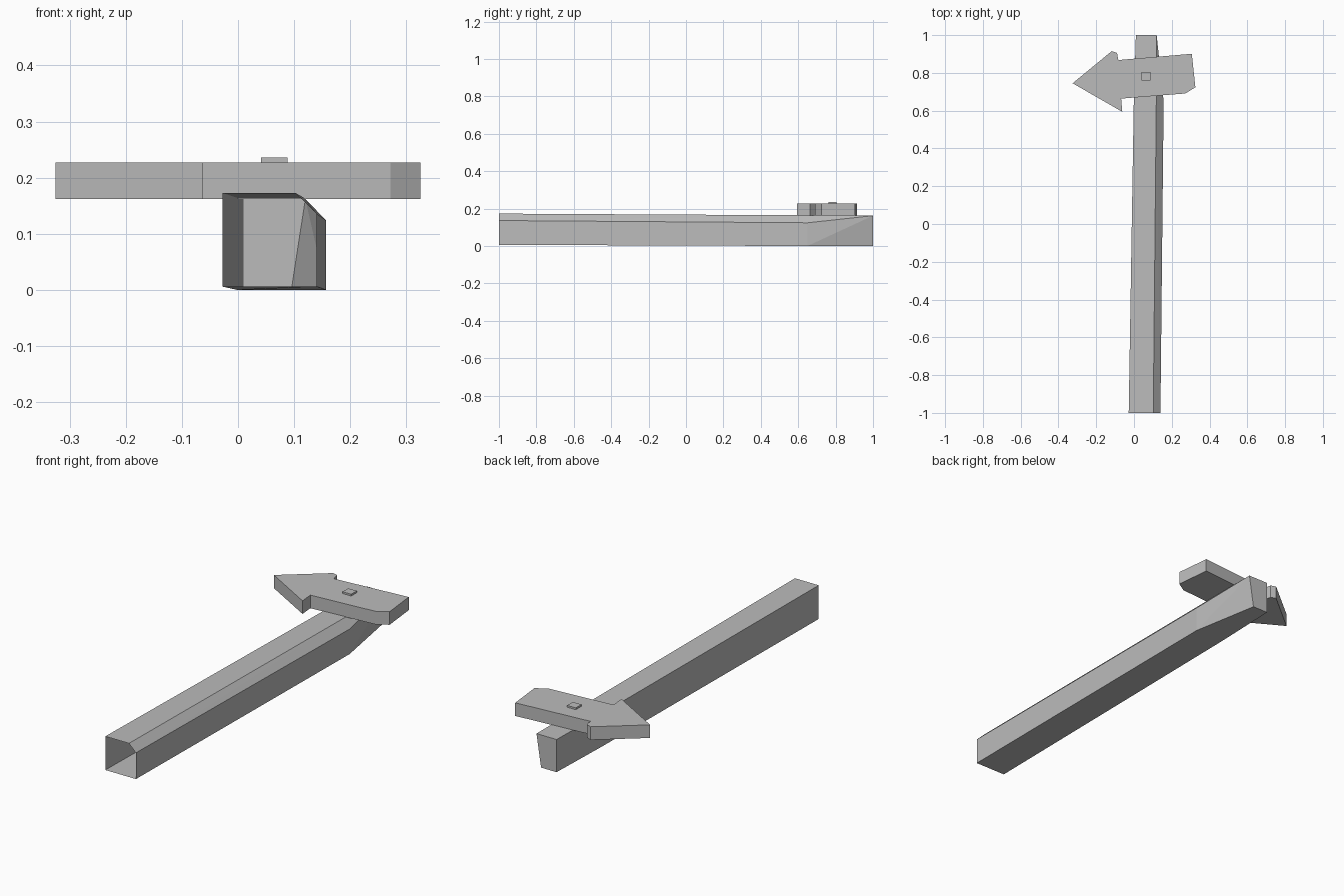
import bpy, bmesh

cube = bpy.data.objects.get("Cube")
if cube:
    bpy.data.objects.remove(cube)

# Single plain grey
grey = bpy.data.materials.new("weathered grey")
grey.use_nodes = True
colour = (0.5, 0.5, 0.5, 1)
grey.diffuse_color = colour
grey.node_tree.nodes["Principled BSDF"].inputs["Base Color"].default_value = colour


def finish(bm, name):
    mesh = bpy.data.meshes.new(name)
    bm.to_mesh(mesh)
    bm.free()
    mesh.materials.append(grey)
    obj = bpy.data.objects.new(name, mesh)
    bpy.context.collection.objects.link(obj)
    return obj


def plate(name, outline, bottom, top):
    """Extrude a flat outline upward into a solid plate."""
    bm = bmesh.new()
    base = bm.faces.new([bm.verts.new((x, y, bottom)) for x, y in outline])
    side = bmesh.ops.extrude_face_region(bm, geom=[base], use_keep_orig=True)
    moved = [v for v in side["geom"] if isinstance(v, bmesh.types.BMVert)]
    bmesh.ops.translate(bm, verts=moved, vec=(0, 0, top - bottom))
    bmesh.ops.recalc_face_normals(bm, faces=bm.faces)
    return finish(bm, name)


def post(name, sections):
    """Skin a shell through the sections, open at the front, capped at the back."""
    bm = bmesh.new()
    rings = [[bm.verts.new((x, y, z)) for x, z in pts] for y, pts in sections]
    for near, far in zip(rings, rings[1:]):
        for i in range(len(near)):
            j = (i + 1) % len(near)
            bm.faces.new((near[i], far[j], near[j]))
            bm.faces.new((near[i], far[i], far[j]))
    bm.faces.new(rings[-1][::-1])
    bmesh.ops.remove_doubles(bm, verts=bm.verts, dist=0.0005)
    bmesh.ops.dissolve_limit(bm, angle_limit=0.005, verts=bm.verts, edges=bm.edges)
    return finish(bm, name)


# Lying post: one chamfered corner, narrowing to a square-cut end
post("post", [
    (-1.0, [(-0.028, 0.006), (0.14, 0.006), (0.14, 0.136), (0.102, 0.173), (-0.028, 0.173)]),
    (0.65, [(-0.001, 0.0), (0.157, 0.0), (0.157, 0.124), (0.118, 0.164), (-0.001, 0.164)]),
    (1.0, [(0.01, 0.0), (0.095, 0.0), (0.12, 0.162), (0.12, 0.162), (0.01, 0.162)]),
])

# Arrow board with broken corners
plate("arrow_board", [
    (-0.325, 0.745), (-0.062, 0.594), (-0.068, 0.664), (0.272, 0.691), (0.325, 0.724),
    (0.306, 0.901), (-0.083, 0.868), (-0.09, 0.906), (-0.118, 0.915),
], 0.162, 0.227)

# Square nail head
plate("nail_head", [(0.041, 0.761), (0.088, 0.761), (0.088, 0.805), (0.041, 0.805)], 0.227, 0.236)
